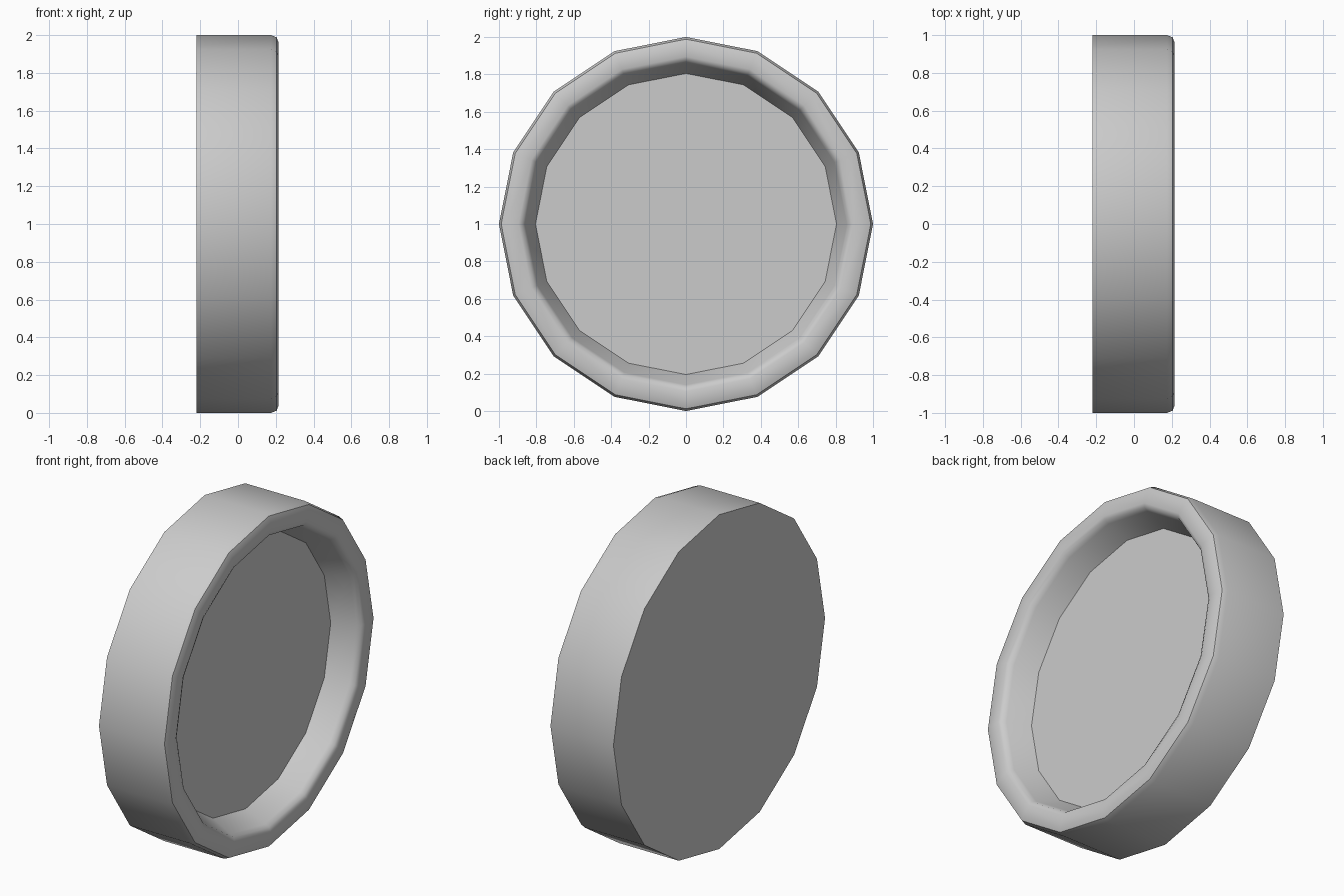
import bpy, bmesh, math

if "Cube" in bpy.data.objects:
    bpy.data.objects.remove(bpy.data.objects["Cube"])

SIDES = 16


def lathe(name, profile):
    """Revolve (x, radius) points around the x axis at z = 1."""
    bm = bmesh.new()
    rings = []
    for x, r in profile:
        if r == 0:
            rings.append([bm.verts.new((x, 0, 1))] * SIDES)
        else:
            rings.append([bm.verts.new((x, r * math.sin(2 * math.pi * i / SIDES),
                                        1 + r * math.cos(2 * math.pi * i / SIDES)))
                          for i in range(SIDES)])
    for a, b in zip(rings, rings[1:]):
        for i in range(SIDES):
            j = (i + 1) % SIDES
            bm.faces.new(list(dict.fromkeys((a[i], a[j], b[j], b[i]))))
    bmesh.ops.recalc_face_normals(bm, faces=bm.faces[:])
    mesh = bpy.data.meshes.new(name)
    bm.to_mesh(mesh)
    bm.free()
    obj = bpy.data.objects.new(name, mesh)
    bpy.context.collection.objects.link(obj)
    bpy.context.view_layer.objects.active = obj
    obj.select_set(True)
    bpy.ops.object.shade_smooth_by_angle(angle=math.radians(40))
    return obj


# Wheel: flat back, straight tread, rounded rim and recessed flat disc
lathe("wheel", [
    (-0.22, 0), (-0.22, 1.0),
    (0.175, 1.0), (0.205, 0.988), (0.215, 0.96),
    (0.215, 0.895), (0.205, 0.873), (0.18, 0.86),
    (0.05, 0.805), (0.05, 0),
])
